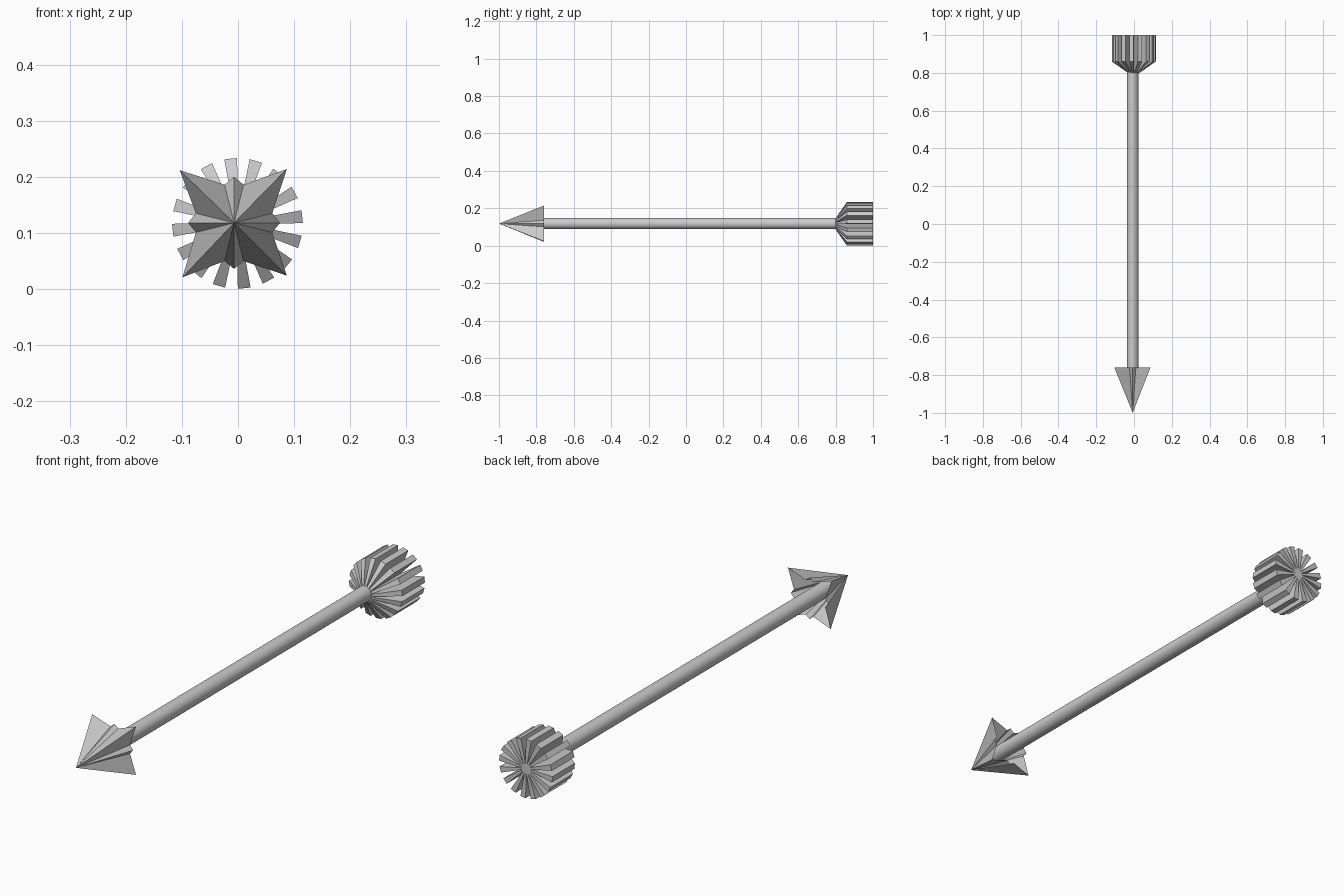
import bpy, bmesh, math
from mathutils import Matrix, Vector

if "Cube" in bpy.data.objects:
    bpy.data.objects.remove(bpy.data.objects["Cube"])

AX, AZ = -0.007, 0.118      # shaft axis
FX, FZ = -0.001, 0.117      # fletching axis
VANES = 16


def finish(name, bm, recalc=True):
    if recalc:
        bmesh.ops.recalc_face_normals(bm, faces=bm.faces)
    mesh = bpy.data.meshes.new(name)
    bm.to_mesh(mesh)
    bm.free()
    obj = bpy.data.objects.new(name, mesh)
    bpy.context.collection.objects.link(obj)
    return obj


def rod(name, x, z, radius, y0, y1, sides):
    bpy.ops.mesh.primitive_cylinder_add(
        vertices=sides, radius=radius, depth=y1 - y0,
        location=(x, (y0 + y1) / 2, z), rotation=(math.pi / 2, 0, 0))
    obj = bpy.context.object
    obj.name = name
    bpy.ops.object.shade_smooth_by_angle(angle=math.radians(35))
    return obj


# Shaft, running up into the hollow head
rod("shaft", AX, AZ, 0.03, -0.87, 0.81, 32)

# Hollow arrowhead: star-shaped rim joined to a sharp tip
corners = [(0.094, 0.096), (-0.097, 0.094), (-0.092, -0.097), (0.094, -0.094)]
rim = []
for i, corner in enumerate(corners):
    turn = Matrix.Rotation(math.radians(90 * i), 2)
    for p in ((0.068, -0.017), (0.082, 0.0), (0.068, 0.017)):
        rim.append(turn @ Vector(p))
    rim.append(Vector(corner))

bm = bmesh.new()
tip = bm.verts.new((AX, -1.0, AZ))
ring = [bm.verts.new((AX + p.x, -0.76, AZ + p.y)) for p in rim]
for a, b in zip(ring, ring[1:] + ring[:1]):
    bm.faces.new((tip, a, b))
finish("arrowhead", bm)

# Fletching: wedge vanes around a small hub (profile = y, radius, half width)
profile = [(0.80, 0.018, 0.0035), (0.80, 0.030, 0.0045), (0.86, 0.116, 0.0115),
           (1.0, 0.116, 0.0115), (1.0, 0.018, 0.0035)]
bm = bmesh.new()
for k in range(VANES):
    turn = Matrix.Rotation(math.radians(6) + k * math.tau / VANES, 2)
    sides = []
    for s in (-1, 1):
        loop = []
        for y, r, w in profile:
            p = turn @ Vector((r, s * w))
            loop.append(bm.verts.new((FX + p.x, y, FZ + p.y)))
        bm.faces.new(loop)
        sides.append(loop)
    left, right = sides
    n = len(profile)
    for i in range(n):
        j = (i + 1) % n
        bm.faces.new((left[i], left[j], right[j], right[i]))
finish("fletching_vanes", bm)

rod("fletching_hub", FX, FZ, 0.0185, 0.80, 1.0, VANES)
